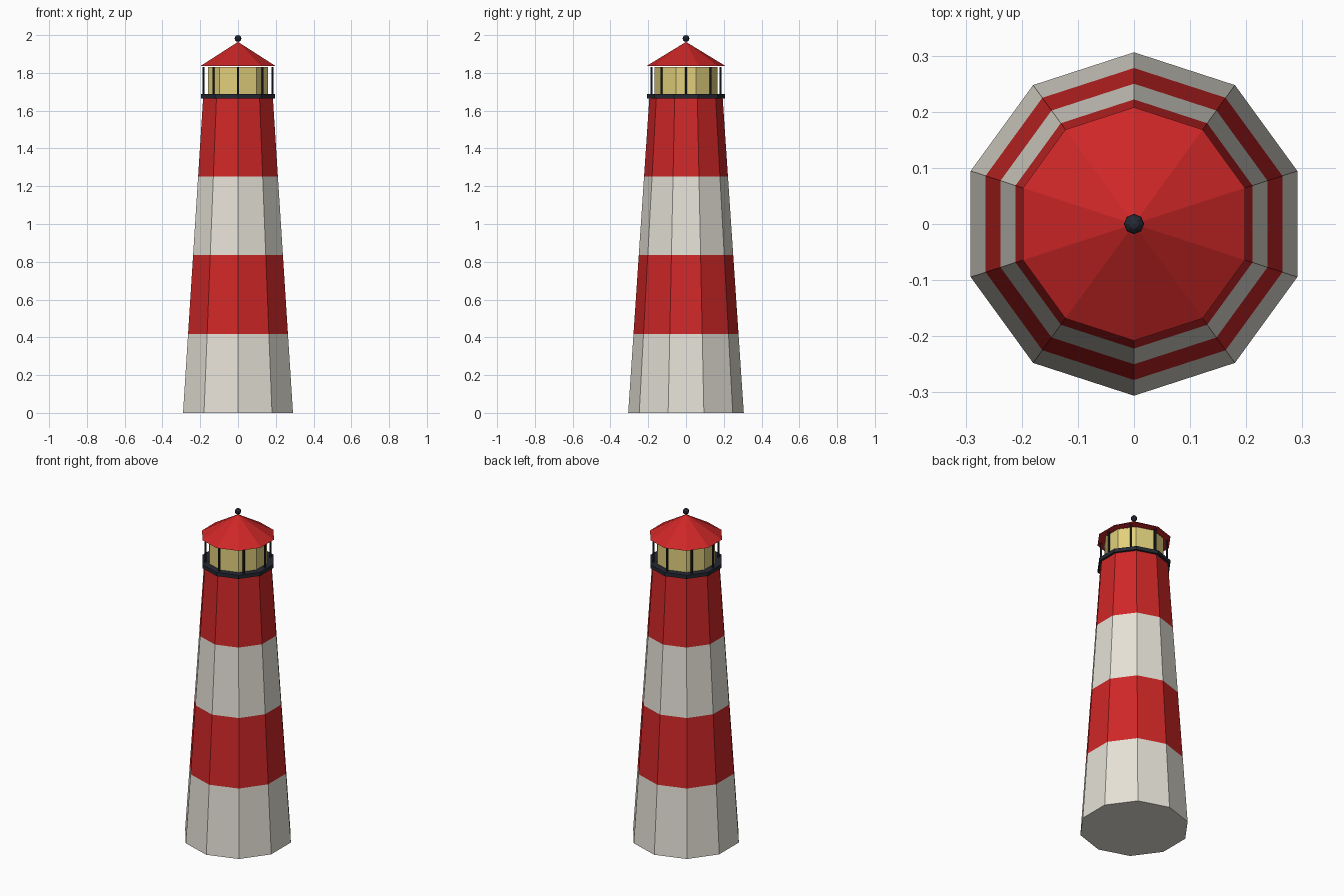
import bpy, math

if "Cube" in bpy.data.objects:
    bpy.data.objects.remove(bpy.data.objects["Cube"])

SIDES = 10


def material(name, rgb):
    m = bpy.data.materials.new(name)
    m.diffuse_color = (*rgb, 1)
    m.use_nodes = True
    m.node_tree.nodes["Principled BSDF"].inputs["Base Color"].default_value = m.diffuse_color
    return m


RED = material("red paint", (0.62, 0.02, 0.02))
WHITE = material("white paint", (0.78, 0.75, 0.67))
DARK = material("dark metal", (0.018, 0.022, 0.033))
GLASS = material("lamp glass", (0.75, 0.63, 0.20))


def frustum(name, rings, mats, sides=SIDES, at=(0, 0), rule=None):
    """Stack of (radius, z) rings with a corner facing +y, closed at both ends."""
    verts, faces, ids = [], [], []
    for r, z in rings:
        for k in range(sides):
            a = math.pi / 2 + math.tau * k / sides
            verts.append((at[0] + r * math.cos(a), at[1] + r * math.sin(a), z))
    for i in range(len(rings) - 1):
        for k in range(sides):
            n = (k + 1) % sides
            b, t = i * sides, (i + 1) * sides
            faces.append((b + k, b + n, t + n, t + k))
            ids.append(i % len(mats))
    top = (len(rings) - 1) * sides
    faces.append(tuple(reversed(range(sides))))
    ids.append(0)
    faces.append(tuple(range(top, top + sides)))
    ids.append((len(rings) - 2) % len(mats))
    me = bpy.data.meshes.new(name)
    me.from_pydata(verts, [], faces)
    for m in mats:
        me.materials.append(m)
    for p, i in zip(me.polygons, ids):
        p.material_index = i
    ob = bpy.data.objects.new(name, me)
    bpy.context.collection.objects.link(ob)
    return ob


# Striped tapering tower: four bands, white and red by height
H, R0, R1 = 1.67, 0.306, 0.194
frustum("tower", [(R0 + (R1 - R0) * i / 4, H * i / 4) for i in range(5)], [WHITE, RED])

# Gallery deck and glazed lantern room
frustum("gallery_deck", [(0.207, 1.665), (0.207, 1.687)], [DARK])
frustum("lantern_room", [(0.168, 1.687), (0.168, 1.832)], [GLASS])

# Eight slim posts around the gallery
for k in range(8):
    a = math.tau * k / 8
    frustum(f"gallery_post_{k + 1}", [(0.006, 1.687), (0.006, 1.832)], [DARK],
            sides=6, at=(0.183 * math.cos(a), 0.183 * math.sin(a)))

# Conical roof
bpy.ops.mesh.primitive_cone_add(vertices=SIDES, radius1=0.208, radius2=0, depth=0.127,
                                location=(0, 0, 1.837 + 0.127 / 2))
roof = bpy.context.object
roof.name = "roof"
roof.data.materials.append(RED)

# Ball finial
bpy.ops.mesh.primitive_uv_sphere_add(segments=8, ring_count=6, radius=0.018,
                                     location=(0, 0, 1.982))
ball = bpy.context.object
ball.name = "finial_ball"
ball.data.materials.append(DARK)
